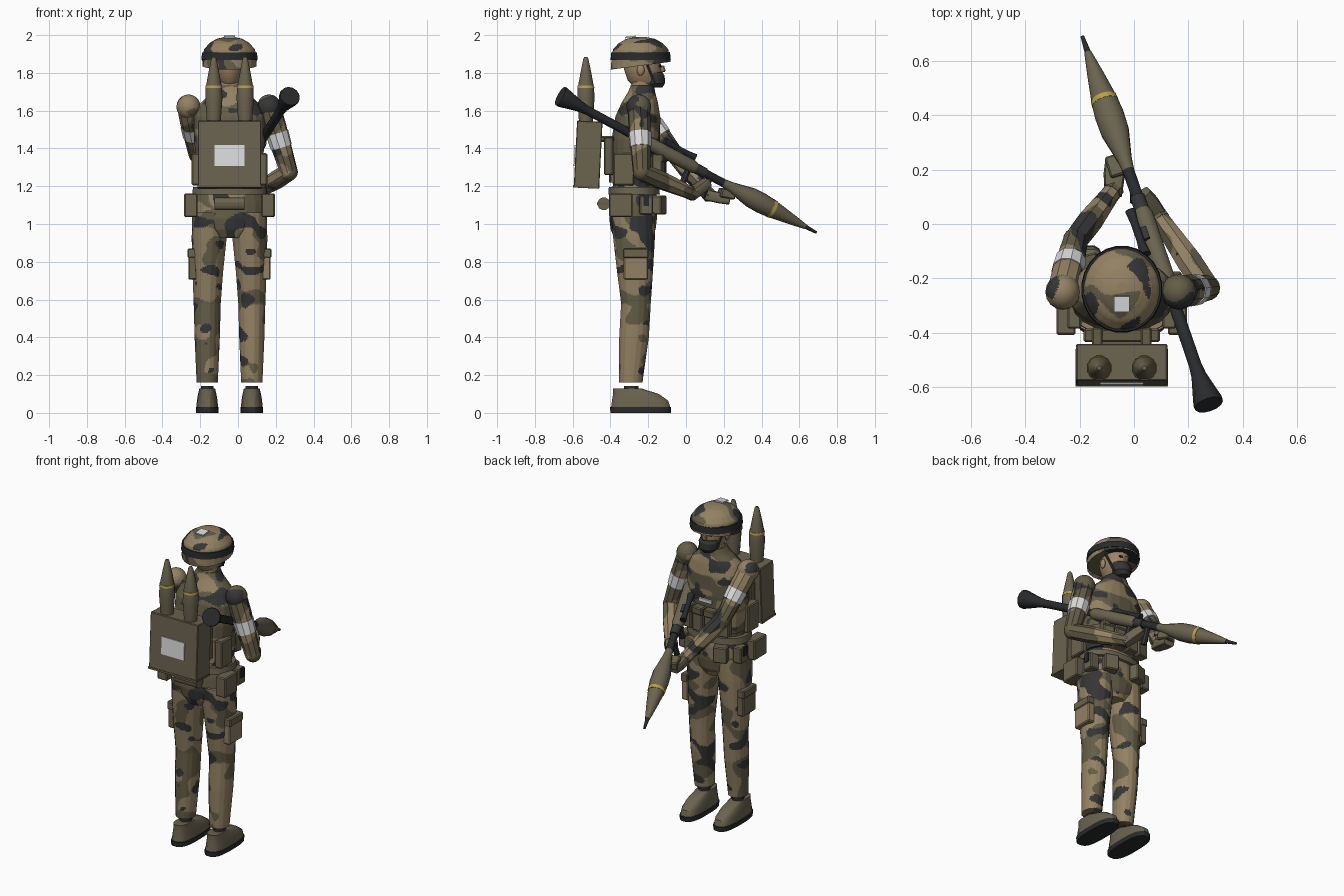
import bpy, bmesh, math
from mathutils import Vector, Matrix, noise

if "Cube" in bpy.data.objects:
    bpy.data.objects.remove(bpy.data.objects["Cube"])

COLORS = {
    "tan": (0.29, 0.22, 0.125), "olive": (0.125, 0.107, 0.062), "charcoal": (0.036, 0.036, 0.036),
    "gear_olive": (0.145, 0.125, 0.078), "black": (0.022, 0.023, 0.025), "white": (0.72, 0.72, 0.72),
    "yellow": (0.47, 0.35, 0.06), "skin": (0.33, 0.23, 0.13),
}
MATS = {}
for key, c in COLORS.items():
    MATS[key] = bpy.data.materials.new(key)
    MATS[key].diffuse_color = (*c, 1)
CX = -0.045  # body centre line


def finish(name, bm, mat, bias=0.0, cell=0.014):
    """Make the object; mat 'camo' splits faces finely and paints noise blobs."""
    bmesh.ops.recalc_face_normals(bm, faces=bm.faces[:])
    names = [mat]
    if mat == "camo":
        names = ["tan", "olive", "charcoal"]
        bmesh.ops.triangulate(bm, faces=bm.faces[:])
        for _ in range(7):
            long_edges = [e for e in bm.edges if e.calc_length() > cell]
            if not long_edges:
                break
            bmesh.ops.subdivide_edges(bm, edges=long_edges, cuts=1)
            bmesh.ops.triangulate(bm, faces=[f for f in bm.faces if len(f.verts) > 3])
        for f in bm.faces:
            p = f.calc_center_median()
            q = Vector((p.x * 9, p.y * 9, p.z * 13))
            if noise.noise(q + Vector((3.3, 7.1, 1.7))) > 0.27:
                f.material_index = 2
            elif noise.noise(q * 0.75 + Vector((11.2, 4.6, 9.4))) + bias > 0.05:
                f.material_index = 1
    me = bpy.data.meshes.new(name)
    bm.to_mesh(me)
    bm.free()
    for n in names:
        me.materials.append(MATS[n])
    ob = bpy.data.objects.new(name, me)
    bpy.context.collection.objects.link(ob)
    bpy.ops.object.select_all(action="DESELECT")
    ob.select_set(True)
    bpy.context.view_layer.objects.active = ob
    bpy.ops.object.shade_smooth_by_angle()
    return ob


def loft(name, rings, mat, n=16, p=2.0, matrix=None, bias=0.0, tilt=0.0, caps=True):
    """Rings are (x, y, z, rx, ry); p squares the section, tilt slopes the rings along y."""
    bm = bmesh.new()
    loops = []
    for x, y, z, rx, ry in rings:
        loop = []
        for i in range(n):
            a = 2 * math.pi * (i + 0.5) / n
            c, s = math.cos(a), math.sin(a)
            u = math.copysign(abs(c) ** (2 / p), c) * rx
            v = math.copysign(abs(s) ** (2 / p), s) * ry
            loop.append(bm.verts.new((x + u, y + v, z + tilt * v)))
        loops.append(loop)
    for a, b in zip(loops, loops[1:]):
        for i in range(n):
            bm.faces.new((a[i], a[(i + 1) % n], b[(i + 1) % n], b[i]))
    if caps:
        bm.faces.new(loops[0])
        bm.faces.new(loops[-1])
    if matrix:
        bm.transform(matrix)
    return finish(name, bm, mat, bias)


def aim(a, b):
    a, b = Vector(a), Vector(b)
    return Matrix.Translation(a) @ (b - a).to_track_quat("Z", "Y").to_matrix().to_4x4()


def rod(name, a, b, profile, mat, n=12, bias=0.0):
    """Turned part along a-b; profile is (fraction, radius)."""
    length = (Vector(b) - Vector(a)).length
    return loft(name, [(0, 0, t * length, r, r) for t, r in profile], mat, n, matrix=aim(a, b), bias=bias)


def box(name, c, size, mat, rot=(0, 0, 0), bevel=0.006):
    bm = bmesh.new()
    bmesh.ops.create_cube(bm, size=1)
    bmesh.ops.scale(bm, vec=size, verts=bm.verts)
    if bevel:
        bmesh.ops.bevel(bm, geom=bm.edges[:], offset=bevel, segments=1, affect="EDGES")
    r = Matrix.Rotation(rot[2], 4, "Z") @ Matrix.Rotation(rot[1], 4, "Y") @ Matrix.Rotation(rot[0], 4, "X")
    bm.transform(Matrix.Translation(c) @ r)
    return finish(name, bm, mat)


def ball(name, c, r, mat, bias=0.0):
    bm = bmesh.new()
    bmesh.ops.create_uvsphere(bm, u_segments=16, v_segments=10, radius=1)
    bm.transform(Matrix.Translation(c) @ Matrix.Diagonal((*r, 1)))
    return finish(name, bm, mat, bias)


# Boots, trousers and thigh pouches
for side, s in (("left", -1), ("right", 1)):
    x = CX + s * 0.118
    loft(side + "_sole", [(x, -0.24, 0, 0.06, 0.162), (x, -0.24, 0.03, 0.061, 0.163)], "black", 20, 2.8)
    loft(side + "_boot", [(x, -0.24, 0.03, 0.058, 0.158), (x, -0.243, 0.065, 0.055, 0.15),
                          (x, -0.265, 0.1, 0.049, 0.122), (x, -0.312, 0.13, 0.042, 0.075)], "gear_olive", 20, 2.8)
    loft(side + "_ankle", [(x, -0.29, 0.13, 0.035, 0.04), (x, -0.29, 0.143, 0.035, 0.04)], "charcoal", 12)
    loft(side + "_leg", [(x, -0.292, 0.16, 0.057, 0.063), (x, -0.29, 0.2, 0.059, 0.066),
                         (x, -0.275, 0.4, 0.068, 0.08), (x, -0.265, 0.58, 0.073, 0.08),
                         (CX + s * 0.115, -0.27, 0.75, 0.083, 0.097), (CX + s * 0.108, -0.275, 0.92, 0.094, 0.112),
                         (CX + s * 0.1, -0.28, 1.06, 0.1, 0.12)], "camo", 16, bias=-0.02)
    px = CX + s * 0.195
    box(side + "_thigh_pouch", (px, -0.265, 0.785), (0.045, 0.13, 0.16), "tan" if s > 0 else "gear_olive")
    box(side + "_thigh_flap", (px + s * 0.004, -0.265, 0.845), (0.048, 0.136, 0.05), "gear_olive")
    # Belt pouches at hip, side and front
    box(side + "_hip_pouch", (CX + s * 0.205, -0.345, 1.1), (0.07, 0.125, 0.125), "gear_olive")
    box(side + "_side_pouch", (CX + s * 0.19, -0.21, 1.1), (0.06, 0.07, 0.1), "gear_olive")
    box(side + "_pouch_clip", (CX + s * 0.222, -0.21, 1.125), (0.01, 0.03, 0.06), "black", bevel=0)
    box(side + "_front_pouch", (CX + s * 0.1, -0.145, 1.1), (0.085, 0.06, 0.1), "gear_olive", (0, 0, -s * 0.35))

# Hips and torso
loft("hips", [(CX, -0.28, 0.925, 0.09, 0.1), (CX, -0.28, 0.97, 0.155, 0.12), (CX, -0.28, 1.03, 0.195, 0.128),
              (CX, -0.275, 1.12, 0.195, 0.125), (CX, -0.275, 1.2, 0.17, 0.115)], "camo", 20, bias=0.12)
loft("belt", [(CX, -0.275, 1.155, 0.2, 0.138), (CX, -0.275, 1.195, 0.195, 0.135)], "gear_olive", 20, 2.3)
loft("torso", [(CX, -0.275, 1.18, 0.165, 0.112), (CX, -0.272, 1.3, 0.175, 0.122), (CX, -0.265, 1.45, 0.19, 0.13),
               (CX, -0.255, 1.57, 0.19, 0.12), (CX, -0.245, 1.64, 0.155, 0.098), (CX, -0.235, 1.7, 0.09, 0.072),
               (CX, -0.23, 1.735, 0.068, 0.062)], "camo", 20, 2.3, bias=0.14)
rod("neck", (CX, -0.24, 1.68), (CX, -0.23, 1.79), [(0, 0.058), (1, 0.056)], "skin")

# Vest: belly band, back panel, chest pouches and straps
loft("vest_band", [(CX, -0.275, 1.22, 0.176, 0.135), (CX, -0.272, 1.36, 0.187, 0.138)], "camo", 20, 2.6, bias=0.12)
box("vest_back", (CX, -0.41, 1.36), (0.28, 0.05, 0.2), "olive")
for i in (-1.5, -0.5, 0.5, 1.5):
    box("chest_pouch", (CX + i * 0.082, -0.128 - abs(i) * 0.012, 1.295), (0.072, 0.055, 0.15), "gear_olive", (0, 0, -i * 0.15))
    box("chest_pouch_flap", (CX + i * 0.082, -0.122 - abs(i) * 0.012, 1.35), (0.075, 0.058, 0.045), "olive", (0, 0, -i * 0.15))
box("chest_tag", (CX, -0.132, 1.415), (0.09, 0.012, 0.02), "white", bevel=0)
for s in (-1, 1):
    box("pack_link", (CX + s * 0.09, -0.425, 1.45), (0.04, 0.09, 0.03), "olive")
    box("vest_wing", (CX + s * 0.175, -0.33, 1.29), (0.05, 0.11, 0.17), "gear_olive")

# Rear bedroll on the belt
rod("belt_roll", (CX - 0.08, -0.435, 1.107), (CX + 0.08, -0.435, 1.107), [(0, 0.034), (1, 0.034)], "gear_olive")
box("roll_strap", (CX, -0.44, 1.107), (0.16, 0.064, 0.012), "olive", bevel=0)

# Backpack with patch and two spare rockets
box("backpack", (CX, -0.518, 1.367), (0.335, 0.135, 0.355), "gear_olive", (-0.05, 0, 0), 0.004)
box("backpack_base_trim", (CX, -0.529, 1.196), (0.34, 0.137, 0.012), "olive", (-0.05, 0, 0), 0)
box("backpack_patch", (CX, -0.588, 1.363), (0.16, 0.008, 0.11), "white", (-0.05, 0, 0), 0)
for s in (-1, 1):
    base, tip = (CX + s * 0.083, -0.53, 1.54), (CX + s * 0.083, -0.53, 1.885)
    rod("spare_rocket", base, tip, [(0, 0.038), (0.35, 0.047), (0.52, 0.045), (0.75, 0.03), (0.97, 0.014), (1, 0.008)], "gear_olive")
    rod("spare_rocket_stripe", base, tip, [(0.525, 0.0465), (0.56, 0.0445)], "yellow")

# Head, beard and face
loft("head", [(CX, -0.215, 1.735, 0.04, 0.07), (CX, -0.222, 1.76, 0.062, 0.088), (CX, -0.23, 1.82, 0.075, 0.1),
              (CX, -0.235, 1.9, 0.076, 0.1)], "skin", 16)
loft("beard", [(CX, -0.165, 1.722, 0.032, 0.04), (CX, -0.163, 1.745, 0.055, 0.053), (CX, -0.168, 1.785, 0.062, 0.056),
               (CX, -0.18, 1.803, 0.058, 0.056)], "charcoal", 16)
box("nose", (CX, -0.126, 1.82), (0.022, 0.03, 0.035), "skin", (0.3, 0, 0))
for s in (-1, 1):
    box("eye", (CX + s * 0.028, -0.136, 1.836), (0.02, 0.008, 0.01), "black", (0, 0, -s * 0.25), 0)
    ball("ear", (CX + s * 0.078, -0.24, 1.815), (0.012, 0.02, 0.03), "skin")
    rod("chin_strap", (CX + s * 0.08, -0.215, 1.87), (CX + s * 0.055, -0.165, 1.745), [(0, 0.007), (1, 0.007)], "charcoal", 6)

# Helmet dome, drooping brim, dark band and top patch
HY = -0.24
loft("helmet", [(CX, HY, 1.885, 0.145, 0.155), (CX, HY, 1.925, 0.135, 0.147), (CX, HY, 1.957, 0.108, 0.118),
                (CX, HY, 1.98, 0.07, 0.077), (CX, HY, 1.99, 0.025, 0.028)], "camo", 24, bias=-0.02)
loft("helmet_brim", [(CX, HY, 1.838, 0.145, 0.16), (CX, HY, 1.89, 0.146, 0.156)], "camo", 24, tilt=0.13, caps=False)
loft("helmet_liner", [(CX, HY, 1.862, 0.143, 0.157), (CX, HY, 1.866, 0.143, 0.157)], "olive", 24, tilt=0.13)
loft("helmet_band", [(CX, HY, 1.868, 0.15, 0.161), (CX, HY, 1.908, 0.147, 0.157)], "black", 24)
box("helmet_patch", (CX, -0.295, 1.99), (0.056, 0.058, 0.008), "white", (0.12, 0, 0), 0)

# Arms: shoulder ball, sleeve, armband, elbow, forearm and gloved hand
ARMS = {"left": ((-0.262, -0.25, 1.62), (-0.215, -0.06, 1.37), (-0.075, 0.125, 1.15), (-0.07, 0.245, 1.125)),
        "right": ((0.165, -0.25, 1.62), (0.27, -0.235, 1.275), (0.085, 0.035, 1.16), (0.045, 0.085, 1.2))}
for side, (sh, el, wr, hd) in ARMS.items():
    ball(side + "_shoulder", sh, (0.064, 0.066, 0.066), "camo", 0.05)
    rod(side + "_upper_arm", sh, el, [(0, 0.06), (0.3, 0.06), (1, 0.047)], "camo", 10, 0.05)
    rod(side + "_armband", sh, el, [(0.4, 0.062), (0.62, 0.058)], "white", 10)
    ball(side + "_elbow", el, (0.047, 0.047, 0.047), "camo")
    rod(side + "_forearm", el, wr, [(0, 0.047), (0.35, 0.05), (1, 0.034)], "camo", 8)
    rod(side + "_cuff", el, wr, [(0.93, 0.038), (1.03, 0.037)], "olive", 8)
    palm = loft(side + "_hand", [(0, 0, -0.02, 0.032, 0.03), (0, 0, 0.06, 0.04, 0.03), (0, 0, 0.11, 0.036, 0.026)],
                "gear_olive", 12, 4, aim(wr, hd))
box("left_fingers", (-0.06, 0.215, 1.16), (0.075, 0.08, 0.05), "gear_olive", (-0.2, 0, 0.3))

# Launcher on a slanted axis, rear bell to warhead tip
TAIL, TIP = Vector((0.272, -0.655, 1.672)), Vector((-0.19, 0.69, 0.955))


def launcher(name, stations, mat, n=14):
    """Stations are (y, radius) along the launcher axis."""
    rod(name, TAIL, TIP, [((y - TAIL.y) / (TIP.y - TAIL.y), r) for y, r in stations], mat, n)


def on_axis(y, up=0.0, across=0.0):
    return TAIL.lerp(TIP, (y - TAIL.y) / (TIP.y - TAIL.y)) + Vector((across, up * 0.4, up))


launcher("launcher_bell", [(-0.665, 0.054), (-0.655, 0.056), (-0.56, 0.029), (-0.52, 0.024)], "black")
launcher("launcher_tube", [(-0.54, 0.024), (0.22, 0.022)], "black")
launcher("launcher_heat_guard", [(-0.22, 0.03), (-0.2, 0.036), (0.03, 0.036), (0.05, 0.03)], "gear_olive")
launcher("launcher_collar", [(0.05, 0.028), (0.1, 0.028)], "charcoal")
launcher("warhead", [(0.19, 0.021), (0.24, 0.028), (0.34, 0.053), (0.4, 0.055), (0.455, 0.049),
                     (0.55, 0.031), (0.63, 0.014)], "gear_olive")
launcher("warhead_stripe", [(0.445, 0.0515), (0.462, 0.0495)], "yellow")
launcher("warhead_fuse", [(0.63, 0.012), (0.69, 0.007)], "black")
rod("scope", on_axis(-0.13, 0.045, -0.05), on_axis(0.03, 0.045, -0.05), [(0, 0.022), (0.3, 0.015), (0.75, 0.015), (1, 0.02)], "black")
box("scope_mount", on_axis(-0.05, 0.025, -0.03), (0.04, 0.05, 0.03), "charcoal", (-0.48, 0, 0.33), 0)
for y, n in ((0.02, "trigger_grip"), (0.13, "front_grip")):
    rod(n, on_axis(y), on_axis(y, -0.11), [(0, 0.017), (1, 0.019)], "charcoal", 8)

for m in bpy.data.materials:
    if m.users and not m.is_grease_pencil:
        m.use_nodes = True
        m.node_tree.nodes["Principled BSDF"].inputs["Base Color"].default_value = m.diffuse_color
